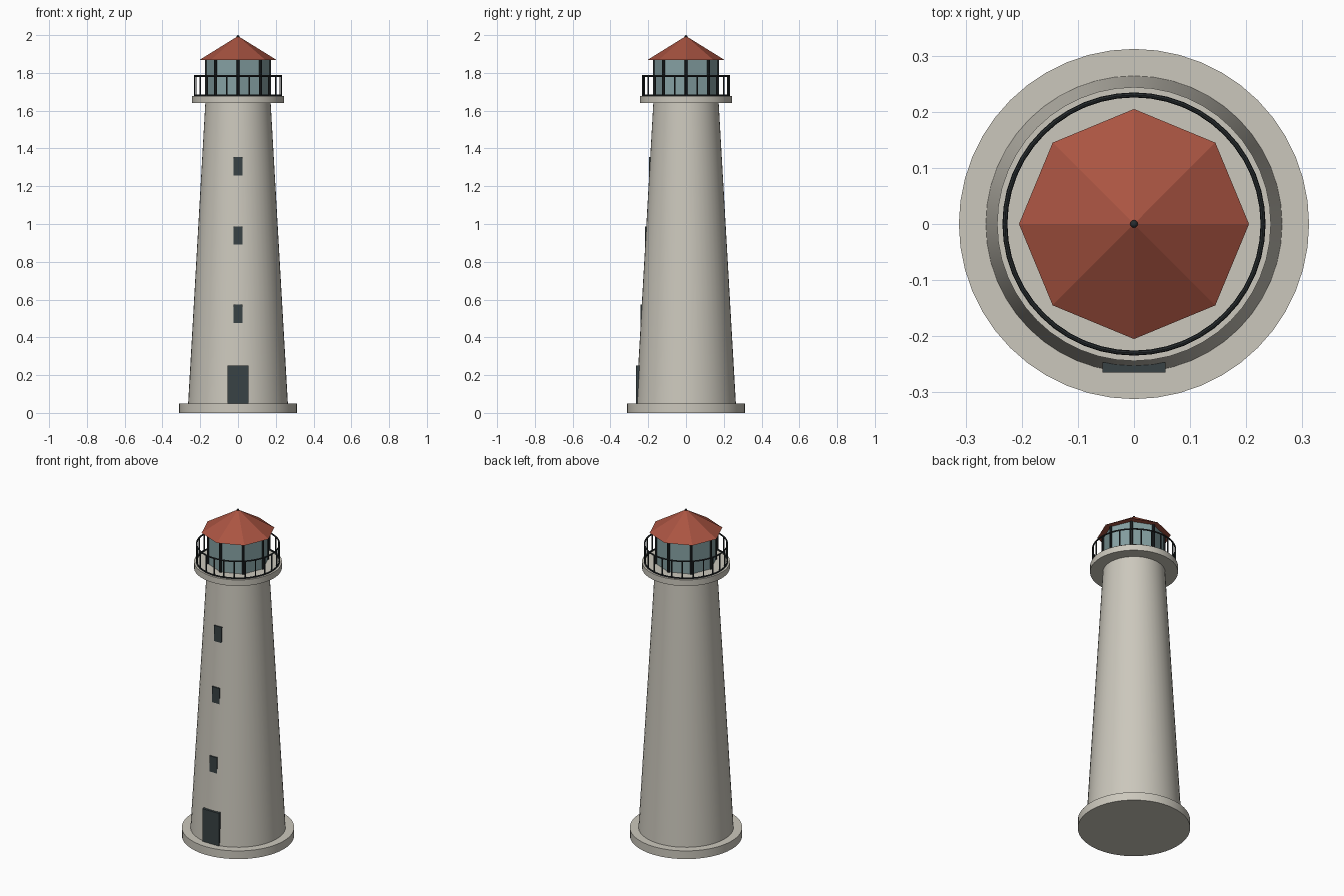
import bpy, math

if "Cube" in bpy.data.objects:
    bpy.data.objects.remove(bpy.data.objects["Cube"])

def mat(name, rgb):
    m = bpy.data.materials.new(name)
    m.diffuse_color = (*rgb, 1)
    m.use_nodes = True
    m.node_tree.nodes["Principled BSDF"].inputs["Base Color"].default_value = m.diffuse_color
    return m

STONE = mat("pale stone", (0.60, 0.575, 0.505))
ROOF = mat("red roof", (0.40, 0.089, 0.054))
GLASS = mat("blue grey glass", (0.24, 0.36, 0.37))
DARK = mat("dark door paint", (0.040, 0.054, 0.058))
METAL = mat("black metal", (0.020, 0.025, 0.027))

def finish(name, m, smooth=False):
    o = bpy.context.object
    o.name = name
    o.data.materials.append(m)
    if smooth:
        bpy.ops.object.shade_smooth_by_angle(angle=math.radians(30))
    return o

def cone(name, m, r1, r2, z0, z1, sides=48, smooth=True, x=0, y=0, turn=0):
    bpy.ops.mesh.primitive_cone_add(vertices=sides, radius1=r1, radius2=r2, depth=z1 - z0,
                                    location=(x, y, (z0 + z1) / 2), rotation=(0, 0, turn))
    return finish(name, m, smooth)

def plate(name, width, z0, z1, front, depth):
    bpy.ops.mesh.primitive_cube_add(size=1, location=(0, -front + depth / 2, (z0 + z1) / 2))
    o = finish(name, DARK)
    o.scale = (width, depth, z1 - z0)

# Masonry
cone("foundation", STONE, 0.312, 0.312, 0, 0.05)
cone("tower", STONE, 0.264, 0.173, 0.05, 1.64)
cone("gallery_floor", STONE, 0.244, 0.244, 1.64, 1.677)

# Door and windows on the front
plate("door", 0.112, 0.05, 0.25, 0.265, 0.018)
for i, (z, front) in enumerate([(0.525, 0.241), (0.94, 0.217), (1.306, 0.196)]):
    plate(f"window_{i + 1}", 0.05, z - 0.048, z + 0.048, front, 0.009)

# Lantern room with a post on each corner
cone("lantern_glass", GLASS, 0.169, 0.169, 1.677, 1.87, 8, False)
for i in range(8):
    a = i * math.pi / 4
    cone(f"lantern_post_{i + 1}", METAL, 0.008, 0.008, 1.677, 1.87, 8, False,
         0.168 * math.cos(a), 0.168 * math.sin(a))

# Eight sided roof and finial
cone("roof", ROOF, 0.205, 0.008, 1.868, 1.99, 8, False)
bpy.ops.mesh.primitive_uv_sphere_add(segments=12, ring_count=8, radius=0.007, location=(0, 0, 1.993))
finish("finial", METAL, True)

# Gallery railing
for name, z in (("top_rail", 1.784), ("bottom_rail", 1.681)):
    bpy.ops.mesh.primitive_torus_add(major_segments=48, minor_segments=8, major_radius=0.23,
                                     minor_radius=0.0045, location=(0, 0, z))
    finish(name, METAL, True)
for i in range(24):
    a = i * math.pi / 12
    cone(f"baluster_{i + 1}", METAL, 0.004, 0.004, 1.677, 1.784, 6, False,
         0.23 * math.cos(a), 0.23 * math.sin(a))
